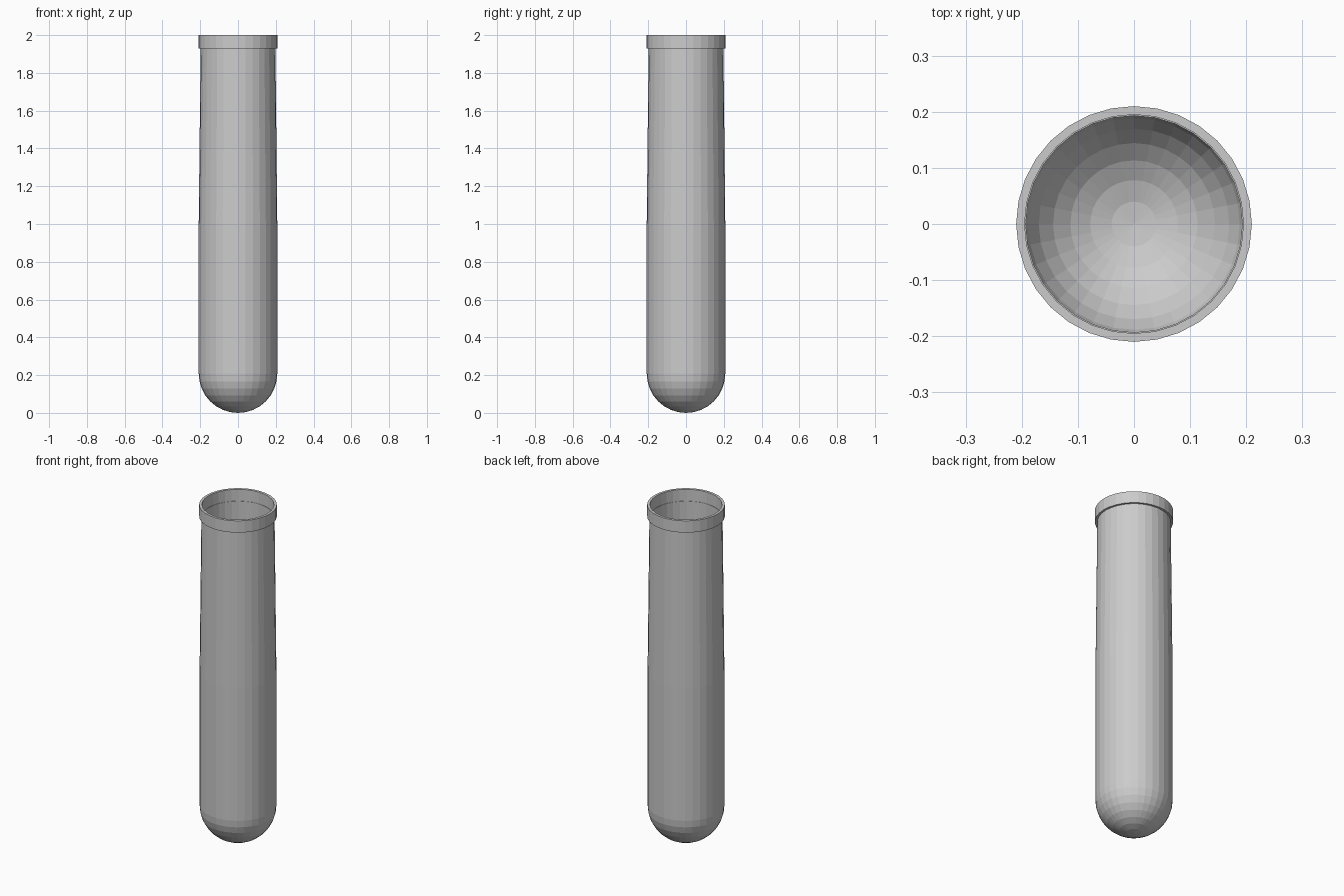
import bpy, bmesh
from math import sin, cos, pi

if "Cube" in bpy.data.objects:
    bpy.data.objects.remove(bpy.data.objects["Cube"])

SEGMENTS = 32


def lathe(name, profile, closed=False):
    """Revolve an (r, z) profile about the z axis; points with r = 0 become poles."""
    bm = bmesh.new()
    rings = []
    for r, z in profile:
        if r < 1e-6:
            rings.append([bm.verts.new((0, 0, z))] * SEGMENTS)
        else:
            rings.append([bm.verts.new((r * cos(2 * pi * i / SEGMENTS),
                                        r * sin(2 * pi * i / SEGMENTS), z))
                          for i in range(SEGMENTS)])
    pairs = list(zip(rings, rings[1:]))
    if closed:
        pairs.append((rings[-1], rings[0]))
    for a, b in pairs:
        for i in range(SEGMENTS):
            j = (i + 1) % SEGMENTS
            loop = list(dict.fromkeys((a[i], a[j], b[j], b[i])))
            bm.faces.new(loop)
    bmesh.ops.recalc_face_normals(bm, faces=bm.faces)
    mesh = bpy.data.meshes.new(name)
    bm.to_mesh(mesh)
    bm.free()
    obj = bpy.data.objects.new(name, mesh)
    bpy.context.collection.objects.link(obj)
    return obj


def dome(radius, centre_z, steps=8):
    """Quarter circle from the bottom pole up to the equator."""
    return [(radius * sin(k * pi / 2 / steps), centre_z - radius * cos(k * pi / 2 / steps))
            for k in range(steps + 1)]


# Thin-walled tube: round bottom, straight lower half, slightly tapered upper half
R, WALL = 0.208, 0.004
outer = dome(R, R) + [(R, 1.0), (0.198, 1.93)]
inner = dome(R - WALL, R) + [(R - WALL, 1.0), (0.193, 1.93)]
lathe("tube_body", outer + inner[::-1])

# Collar around the mouth
lathe("rim_collar", [(0.210, 1.93), (0.210, 2.0), (0.195, 2.0), (0.195, 1.93)], closed=True)
